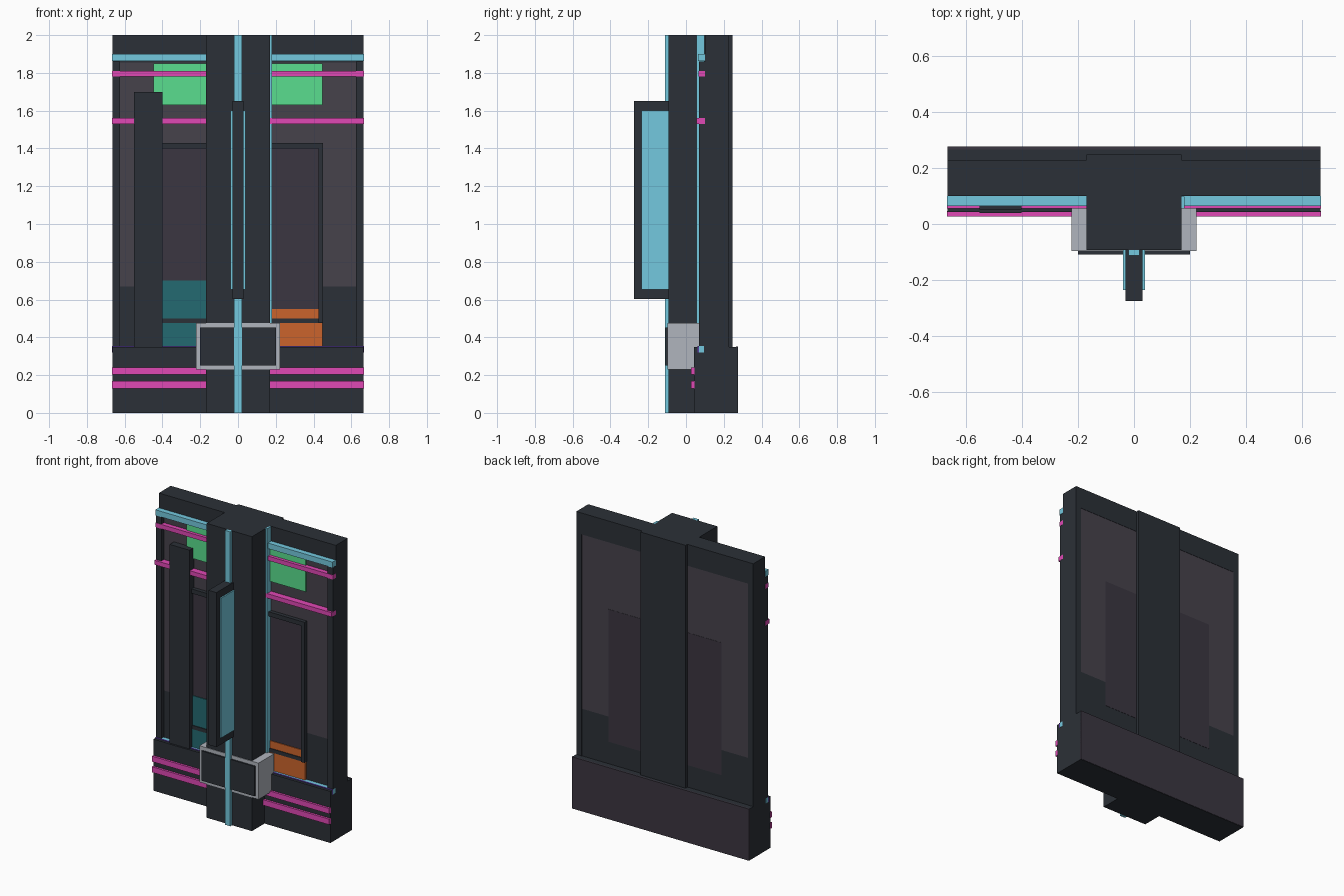
import bpy, bmesh

if "Cube" in bpy.data.objects:
    bpy.data.objects.remove(bpy.data.objects["Cube"])

def material(name, hex_code):
    srgb = [int(hex_code[i:i + 2], 16) / 255 for i in (0, 2, 4)]
    m = bpy.data.materials.new(name)
    m.diffuse_color = [((c + 0.055) / 1.055) ** 2.4 for c in srgb] + [1]
    m.use_nodes = True
    m.node_tree.nodes["Principled BSDF"].inputs["Base Color"].default_value = m.diffuse_color
    return m

DARK = material("dark_metal", "2b3037")
PANEL = material("panel_grey", "46424b")
INNER = material("inner_panel_grey", "3b3641")
GREY = material("light_metal", "b0b5bd")
CYAN = material("cyan_light", "74c9df")
PINK = material("magenta_light", "e048b5")
GREEN = material("green_screen", "5ade8e")
TEAL = material("teal_screen", "246a71")
ORANGE = material("orange_screen", "cb642c")
PURPLE = material("purple_light", "5a3fa0")

def box(name, x, y, z, mat):
    """Box from (min, max) pairs along each axis."""
    bm = bmesh.new()
    bmesh.ops.create_cube(bm, size=1)
    for v in bm.verts:
        v.co = [r[0] if c < 0 else r[1] for c, r in zip(v.co, (x, y, z))]
    me = bpy.data.meshes.new(name)
    bm.to_mesh(me)
    bm.free()
    me.materials.append(mat)
    ob = bpy.data.objects.new(name, me)
    bpy.context.collection.objects.link(ob)
    return ob

def pair(name, x, y, z, mat):
    """Same box on both sides of the centre."""
    box(name + "_right", x, y, z, mat)
    box(name + "_left", (-x[1], -x[0]), y, z, mat)

W = 0.665

# Wall core, top beam and base plinth
box("wall_core", (-W, W), (0.105, 0.22), (0.3, 1.87), DARK)
box("top_beam", (-W, W), (0.1, 0.228), (1.855, 2.0), DARK)
box("base_plinth", (-W, W), (0.042, 0.274), (0, 0.35), DARK)
box("base_back_panel", (-W, W), (0.265, 0.276), (0.002, 0.352), INNER)

# Side frames and wall panels, front and back
pair("side_frame", (0.625, W), (0.07, 0.228), (0.35, 1.86), DARK)
pair("upper_panel", (0.17, 0.625), (0.098, 0.226), (0.67, 1.855), PANEL)
pair("lower_panel", (0.17, 0.625), (0.098, 0.226), (0.35, 0.67), DARK)

# Inner door panels with raised frames
pair("door_panel", (0.17, 0.425), (0.09, 0.2275), (0.5, 1.4), INNER)
pair("door_frame_side", (0.425, 0.45), (0.072, 0.11), (0.475, 1.43), DARK)
pair("door_frame_top", (0.17, 0.425), (0.072, 0.11), (1.4, 1.43), DARK)
pair("door_frame_bottom", (0.17, 0.425), (0.08, 0.11), (0.475, 0.5), DARK)

# Coloured screens
pair("green_screen", (0.17, 0.447), (0.088, 0.11), (1.63, 1.85), GREEN)
box("teal_screen_upper", (-0.425, -0.17), (0.085, 0.11), (0.5, 0.7), TEAL)
box("teal_screen_lower", (-0.447, -0.17), (0.08, 0.11), (0.35, 0.475), TEAL)
box("orange_screen_upper", (0.17, 0.425), (0.085, 0.11), (0.5, 0.55), ORANGE)
box("orange_screen_lower", (0.17, 0.447), (0.08, 0.11), (0.35, 0.475), ORANGE)

# Side post on the left
box("side_post", (-0.55, -0.4), (0.052, 0.11), (0.3, 1.7), DARK)
box("side_post_foot", (-0.55, -0.4), (0.04, 0.11), (0.3, 0.35), DARK)

# Horizontal light bars
for name, y, z, mat in (
    ("cyan_bar_top", (0.064, 0.1), (1.862, 1.9), CYAN),
    ("magenta_bar_top", (0.067, 0.1), (1.78, 1.81), PINK),
    ("magenta_bar_middle", (0.055, 0.1), (1.53, 1.56), PINK),
    ("magenta_bar_base_upper", (0.027, 0.046), (0.203, 0.24), PINK),
    ("magenta_bar_base_lower", (0.027, 0.046), (0.13, 0.168), PINK),
    ("purple_bar", (0.06, 0.07), (0.32, 0.354), PURPLE),
    ("cyan_bar_base", (0.07, 0.095), (0.32, 0.354), CYAN),
):
    box(name, (-W - 0.001, W + 0.001), y, z, mat)

# Central pillar and its light strips
box("central_pillar", (-0.17, 0.17), (-0.093, 0.247), (0, 2.0), DARK)
box("pillar_front_strip", (-0.02, 0.02), (-0.112, -0.09), (0, 2.0), CYAN)
box("pillar_side_strip", (0.165, 0.18), (0.055, 0.098), (0.35, 2.0), CYAN)

# Projecting fin with glowing side plates
box("fin", (-0.03, 0.03), (-0.274, -0.09), (0.602, 1.652), DARK)
pair("fin_plate", (0.025, 0.039), (-0.236, -0.09), (0.652, 1.602), CYAN)

# Collar around the pillar
box("collar", (-0.222, 0.222), (-0.097, 0.07), (0.23, 0.477), GREY)
box("collar_face", (-0.2, 0.2), (-0.108, -0.09), (0.25, 0.452), DARK)
